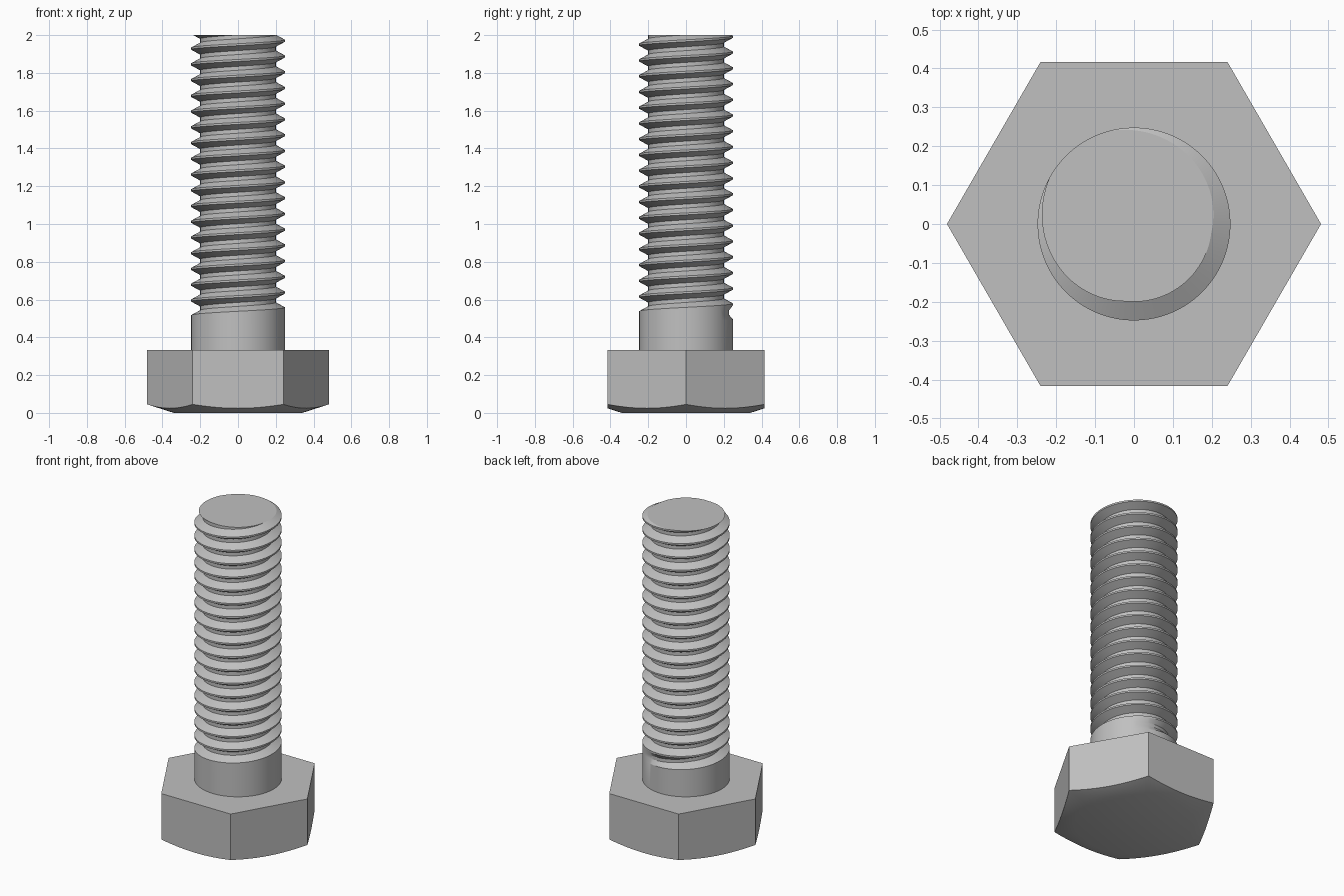
import bpy, bmesh, math

if "Cube" in bpy.data.objects:
    bpy.data.objects.remove(bpy.data.objects["Cube"])

steel = bpy.data.materials.new("plain steel")
steel.use_nodes = True
GREY = (0.53, 0.53, 0.53, 1)
steel.diffuse_color = GREY
steel.node_tree.nodes["Principled BSDF"].inputs["Base Color"].default_value = GREY


def finish(bm, name):
    """Turn a bmesh into a smooth-shaded steel object."""
    bmesh.ops.recalc_face_normals(bm, faces=bm.faces)
    mesh = bpy.data.meshes.new(name)
    bm.to_mesh(mesh)
    bm.free()
    mesh.materials.append(steel)
    obj = bpy.data.objects.new(name, mesh)
    bpy.context.collection.objects.link(obj)
    bpy.ops.object.select_all(action='DESELECT')
    obj.select_set(True)
    bpy.context.view_layer.objects.active = obj
    bpy.ops.object.shade_smooth_by_angle(angle=math.radians(25))


# Hexagonal head with a conical chamfer underneath
HEAD_TOP, CORNER, SEAT = 0.333, 0.481, 0.34
SIDE_STEPS = 12


def hex_head():
    bm = bmesh.new()
    count = 6 * SIDE_STEPS
    flat = CORNER * math.cos(math.pi / 6)
    top, rim, seat = [], [], []
    for i in range(count):
        side, step = divmod(i, SIDE_STEPS)
        mid = math.radians(60 * side + 30)
        along = CORNER * (step / SIDE_STEPS - 0.5)
        x = flat * math.cos(mid) - along * math.sin(mid)
        y = flat * math.sin(mid) + along * math.cos(mid)
        r = math.hypot(x, y)
        if step == 0:
            top.append(bm.verts.new((x, y, HEAD_TOP)))
        rim.append(bm.verts.new((x, y, (r - SEAT) * 0.32)))
        seat.append(bm.verts.new((x * SEAT / r, y * SEAT / r, 0)))
    bm.faces.new(top)
    bm.faces.new(seat)
    for i in range(count):
        j = (i + 1) % count
        bm.faces.new((rim[i], rim[j], seat[j], seat[i]))
    for s in range(6):
        edge = [rim[(s * SIDE_STEPS + k) % count] for k in range(SIDE_STEPS + 1)]
        bm.faces.new(edge + [top[(s + 1) % 6], top[s]])
    finish(bm, "hex_head")


# Shank with a right-hand helical groove that fades in above a plain collar
TOP, MAJOR, MINOR, PITCH = 2.0, 0.248, 0.2, 1 / 12
SEGMENTS, TURNS = 96, 20
START, FADE = math.radians(50), math.radians(80)
GROOVE_START = 0.487
# (share of pitch, share of depth) across one groove
PROFILE = ((0, 0), (0.3125, 1), (0.5625, 1), (0.875, 0))


def threaded_shank():
    bm = bmesh.new()
    columns = []
    for i in range(SEGMENTS):
        column = []
        turn = i / SEGMENTS
        for k in range(TURNS):
            swept = (turn + k) * math.tau
            depth = (MAJOR - MINOR) * min(1, swept / FADE)
            for rise, cut in PROFILE:
                r = MAJOR - depth * cut
                z = GROOVE_START + PITCH * (turn + k + rise)
                a = START + swept
                column.append(bm.verts.new((r * math.cos(a), r * math.sin(a), z)))
        a = START + turn * math.tau
        base = bm.verts.new((MAJOR * math.cos(a), MAJOR * math.sin(a), HEAD_TOP))
        columns.append([base] + column)

    for left, right in zip(columns, columns[1:]):
        for j in range(len(left) - 1):
            bm.faces.new((left[j], right[j], right[j + 1], left[j + 1]))
    # Close the seam, where each turn meets the next one up
    last, first = columns[-1], columns[0]
    bm.faces.new([last[0]] + first[:6] + [last[1]])
    for j in range(1, len(last) - 5):
        bm.faces.new((last[j], first[j + 4], first[j + 5], last[j + 1]))

    # Cut the end off square and cap it
    bmesh.ops.bisect_plane(bm, geom=bm.verts[:] + bm.edges[:] + bm.faces[:],
                           plane_co=(0, 0, TOP), plane_no=(0, 0, 1), clear_outer=True)
    bmesh.ops.holes_fill(bm, edges=[e for e in bm.edges if e.is_boundary], sides=0)
    finish(bm, "threaded_shank")


hex_head()
threaded_shank()
